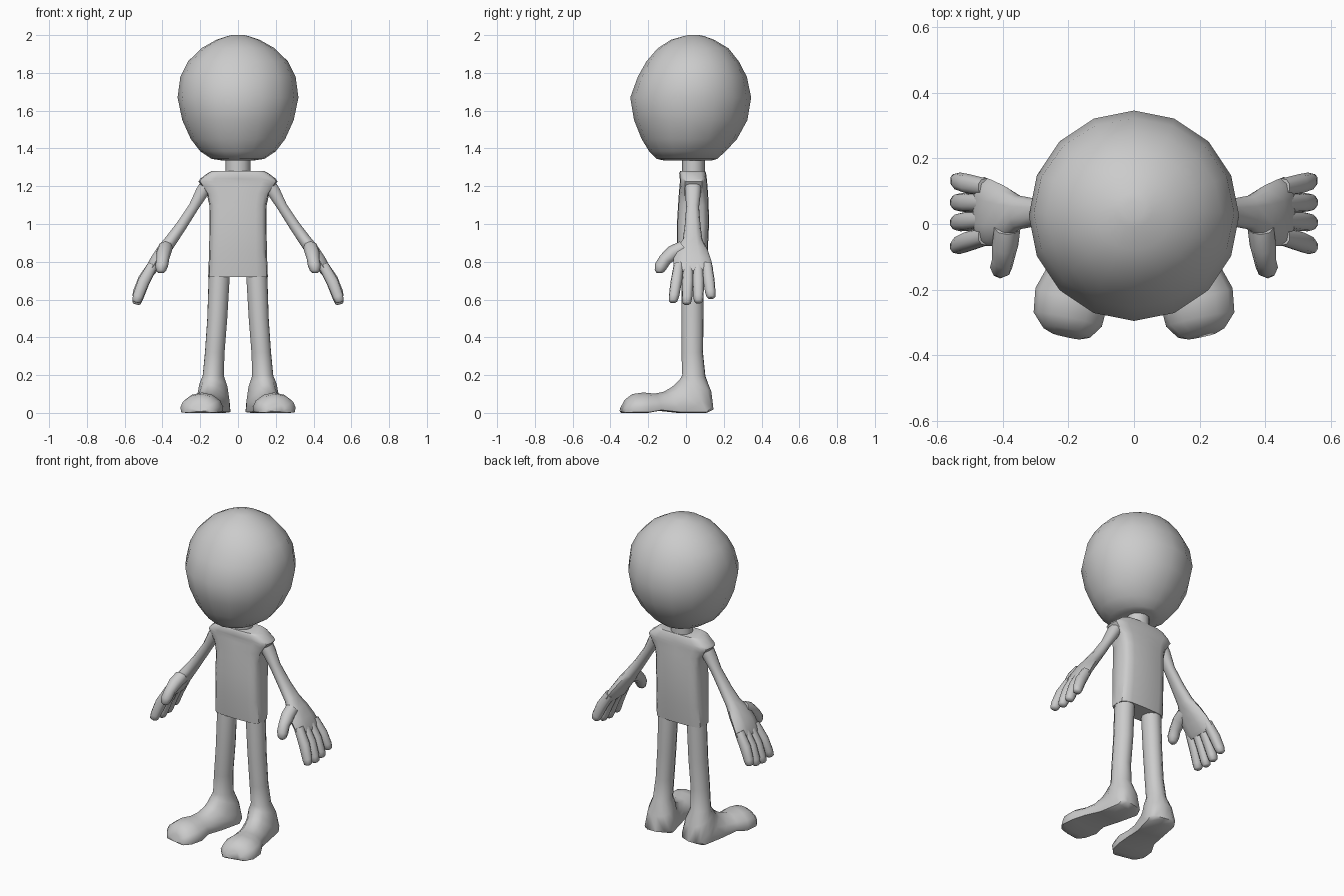
import bpy, bmesh, math
from mathutils import Vector as V

cube = bpy.data.objects.get("Cube")
if cube:
    bpy.data.objects.remove(cube)

grey = bpy.data.materials.new("plain grey")
grey.use_nodes = True
GREY = (0.6, 0.6, 0.6, 1)
grey.diffuse_color = GREY
grey.node_tree.nodes["Principled BSDF"].inputs["Base Color"].default_value = GREY


def power(a, e):
    return math.copysign(abs(a) ** e, a)


def ring(c, u, v, n=12, e=1.0):
    """Closed superellipse around c with half axes u and v (e < 1 is boxier)."""
    c, u, v = V(c), V(u), V(v)
    angles = [2 * math.pi * i / n for i in range(n)]
    return [c + u * power(math.sin(t), e) + v * power(math.cos(t), e) for t in angles]


def level_ring(z, half_x, y0, y1, n, e=1.0):
    return ring((0, (y0 + y1) / 2, z), (half_x, 0, 0), (0, (y1 - y0) / 2, 0), n, e)


def loft(name, tubes, mirror=False, angle=50):
    """Skin each list of rings into a capped tube."""
    bm = bmesh.new()
    for rings in tubes:
        loops = [[bm.verts.new(p) for p in r] for r in rings]
        for a, b in zip(loops, loops[1:]):
            for i in range(len(a)):
                j = (i + 1) % len(a)
                bm.faces.new((a[i], a[j], b[j], b[i]))
        bm.faces.new(loops[0])
        bm.faces.new(loops[-1])
    bmesh.ops.recalc_face_normals(bm, faces=bm.faces)
    mesh = bpy.data.meshes.new(name)
    bm.to_mesh(mesh)
    bm.free()
    mesh.materials.append(grey)
    ob = bpy.data.objects.new(name, mesh)
    bpy.context.collection.objects.link(ob)
    bpy.ops.object.select_all(action='DESELECT')
    ob.select_set(True)
    bpy.context.view_layer.objects.active = ob
    bpy.ops.object.shade_smooth_by_angle(angle=math.radians(angle))
    if mirror:
        m = ob.modifiers.new("Mirror", 'MIRROR')
        m.use_mirror_merge = False
    return ob


# Head: height, half width, front y, back y
head = [(1.337, .09, -.12, .14), (1.345, .14, -.155, .165), (1.385, .2, -.195, .21),
        (1.45, .25, -.235, .27), (1.55, .295, -.275, .325), (1.67, .32, -.295, .345),
        (1.78, .305, -.255, .322), (1.86, .265, -.21, .28), (1.93, .195, -.15, .225),
        (1.975, .115, -.08, .15), (1.995, .055, -.01, .095), (2.0, .03, .01, .07)]
loft("head", [[level_ring(*r, 16) for r in head]])

# Neck
loft("neck", [[level_ring(z, .066, -.02, .1, 12) for z in (1.26, 1.36)]])

# Torso with overhanging shoulder caps
torso = [(.72, .158, -.035, .1), (.85, .153, -.047, .115), (1.0, .151, -.048, .122),
         (1.1, .152, -.042, .12), (1.16, .165, -.038, .117), (1.205, .195, -.034, .113),
         (1.225, .209, -.032, .112), (1.24, .2, -.033, .11), (1.27, .16, -.036, .106),
         (1.28, .14, -.03, .1)]
loft("torso", [[level_ring(*r, 16, .5) for r in torso]], angle=40)

# Arm and palm: centre x, centre z, half thickness, centre y, half width
arm = [(.175, 1.195, .036, .037, .043), (.19, 1.17, .036, .037, .042),
       (.235, 1.09, .028, .035, .034), (.3, .99, .03, .035, .042),
       (.352, .917, .034, .035, .052), (.393, .862, .037, .03, .085),
       (.43, .81, .035, .033, .1), (.456, .765, .033, .038, .105),
       (.468, .742, .026, .038, .098)]


def arm_rings(rows):
    out = []
    for i, (x, z, th, yc, hw) in enumerate(rows):
        a, b = rows[max(i - 1, 0)], rows[min(i + 1, len(rows) - 1)]
        d = V((b[0] - a[0], 0, b[1] - a[1])).normalized()
        out.append(ring((x, yc, z), V((-d.z, 0, d.x)) * th, (0, hw, 0), 10, .85))
    return out


loft("arms", [arm_rings(arm)], True)

# Fingers: base y, tip y, tip lift
fingers = []
for y0, y1, lift in [(-.038, -.068, .01), (.013, .004, 0), (.064, .066, .008), (.112, .132, .032)]:
    path = [(0, .45, .785, .028), (.45, .5, .69, .032), (.85, .529, .61, .029),
            (1, .537, .582, .024), (1, .539, .574, .014)]
    fingers.append(arm_rings([(x, z + lift * t, r, y0 + (y1 - y0) * t, r * .95)
                              for t, x, z, r in path]))
loft("fingers", fingers, True, 60)

# Thumb: centre, radius, downward tilt of the section
thumb = [((.385, -.01, .875), .04, .6), ((.392, -.065, .85), .04, .7),
         ((.398, -.108, .815), .034, .9), ((.404, -.132, .778), .034, 1.2),
         ((.407, -.14, .752), .026, 1.4), ((.408, -.142, .741), .014, 1.5)]
loft("thumbs", [[ring(c, (r, 0, 0), (0, r * math.sin(t), -r * math.cos(t)), 8)
                 for c, r, t in thumb]], True, 60)

# Leg and foot in one tube: centre x, upper (forward, z), lower (forward, z),
# half width, sole flatness
leg = [(.107, .02, .8, -.095, .8, .054, 0), (.107, .025, .72, -.095, .72, .057, 0),
       (.117, .025, .5, -.095, .5, .054, 0), (.13, .025, .32, -.092, .32, .053, 0),
       (.14, .02, .2, -.105, .195, .057, 0), (.142, .035, .175, -.137, .11, .076, .2),
       (.143, .06, .15, -.142, .015, .086, .6), (.143, .08, .135, -.1, 0, .09, 1),
       (.143, .12, .112, .04, .0, .085, 1), (.143, .17, .102, .15, .012, .092, 1),
       (.143, .23, .108, .22, 0, .113, 1), (.14, .29, .1, .3, 0, .106, 1),
       (.135, .325, .075, .34, 0, .075, 1), (.133, .338, .05, .352, .008, .045, .6)]
SIN, COS = math.sin(math.radians(12)), math.cos(math.radians(12))


def leg_ring(cx, s0, z0, s1, z1, hw, flat):
    pts = []
    for i in range(12):
        t = 2 * math.pi * i / 12
        e = 1 - .6 * flat if math.cos(t) < -.01 else 1
        v = power(math.cos(t), e)
        v -= .4 * flat * (1 - v * v)
        side = hw * power(math.sin(t), e)
        f = (1 + v) / 2
        s, z = s1 + (s0 - s1) * f, z1 + (z0 - z1) * f
        pts.append(V((cx + side * COS + s * SIN, side * SIN - s * COS, z)))
    return pts


loft("legs_and_feet", [[leg_ring(*r) for r in leg]], True)
